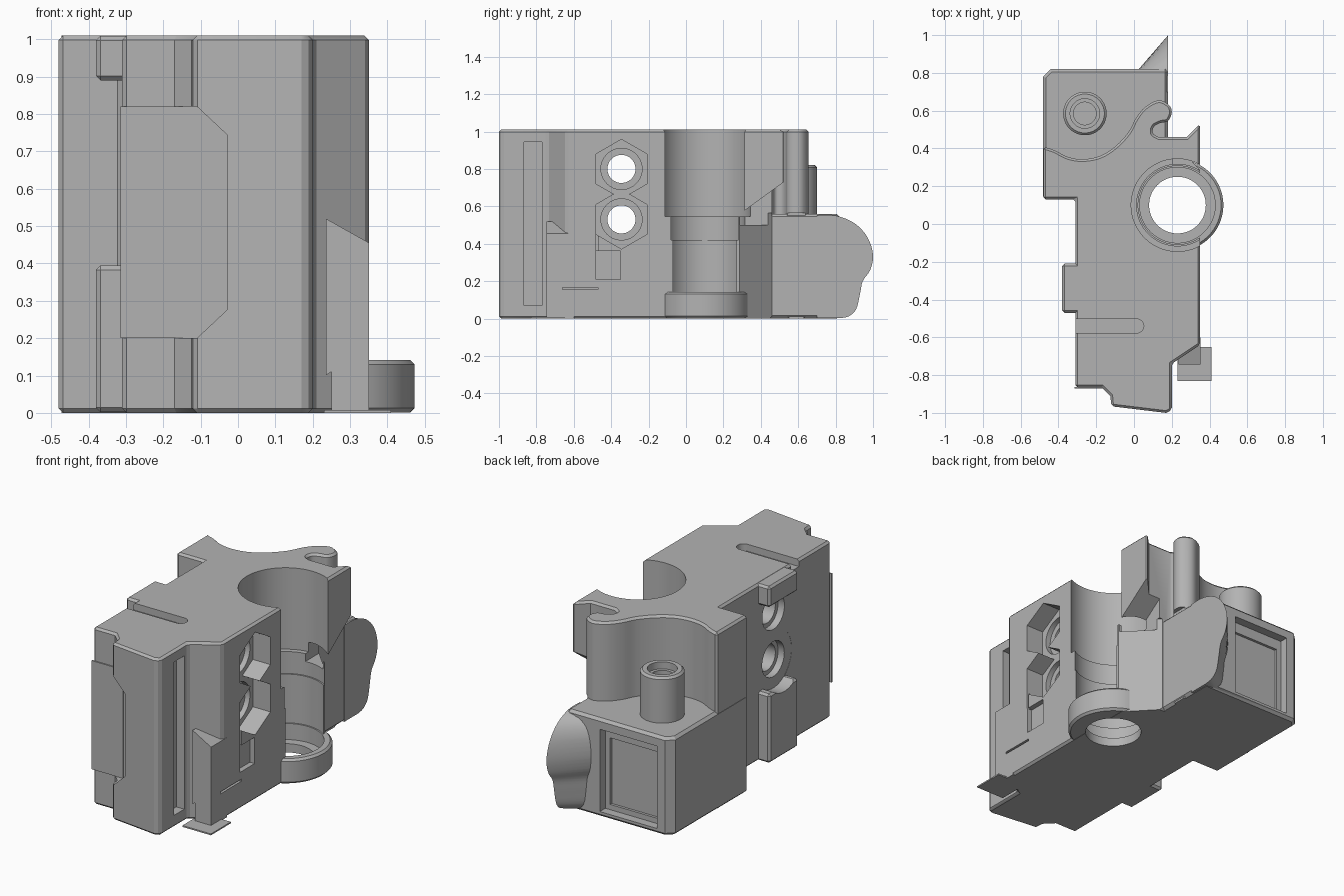
import bpy, bmesh, math
from mathutils import Vector

cube = bpy.data.objects.get("Cube")
if cube:
    bpy.data.objects.remove(cube)

grey = bpy.data.materials.new("plain_grey")
grey.use_nodes = True
grey.diffuse_color = (0.45, 0.45, 0.45, 1)
grey.node_tree.nodes["Principled BSDF"].inputs["Base Color"].default_value = (0.45, 0.45, 0.45, 1)
TOP = 1.01


def prism(name, pts, lo, hi, axis="z", bevel=0):
    """Extrude a 2D outline: xy along z, yz along x, or xz along y."""
    place = {"z": lambda a, b, c: (a, b, c), "x": lambda a, b, c: (c, a, b),
             "y": lambda a, b, c: (a, c, b)}[axis]
    bm = bmesh.new()
    base = bm.faces.new([bm.verts.new(place(a, b, lo)) for a, b in pts])
    out = bmesh.ops.extrude_face_region(bm, geom=[base])
    step = Vector(place(0, 0, hi - lo))
    bmesh.ops.translate(bm, vec=step, verts=[v for v in out["geom"] if isinstance(v, bmesh.types.BMVert)])
    bmesh.ops.recalc_face_normals(bm, faces=bm.faces)
    me = bpy.data.meshes.new(name)
    bm.to_mesh(me)
    bm.free()
    me.materials.append(grey)
    ob = bpy.data.objects.new(name, me)
    bpy.context.collection.objects.link(ob)
    if bevel:
        m = ob.modifiers.new("edge", "BEVEL")
        m.width, m.segments, m.limit_method = bevel, 1, "ANGLE"
        m.angle_limit = math.radians(50)
        m.use_clamp_overlap = False
    return ob


def circle(cx, cy, r, n=64, turn=0.0):
    return [(cx + r * math.cos(turn + math.tau * i / n), cy + r * math.sin(turn + math.tau * i / n))
            for i in range(n)]


def rect(x0, x1, y0, y1):
    return [(x0, y0), (x1, y0), (x1, y1), (x0, y1)]


def smooth(pts, n=4):
    """Catmull-Rom curve through the points."""
    p = [Vector(q) for q in [pts[0]] + pts + [pts[-1]]]
    res = []
    for i in range(1, len(p) - 2):
        a, b, c, d = p[i - 1:i + 3]
        for k in range(n):
            t = k / n
            q = 0.5 * (2 * b + (c - a) * t + (2 * a - 5 * b + 4 * c - d) * t * t
                       + (3 * b - a - 3 * c + d) * t ** 3)
            res.append((q.x, q.y))
    return res + [pts[-1]]


helpers = []


def boolean(ob, other, op):
    m = ob.modifiers.new(other.name, "BOOLEAN")
    m.object, m.operation, m.solver = other, op, "EXACT"
    other.hide_render = True
    helpers.append(other)


def cut(*args, **kw):
    boolean(body, prism("cutter", *args, **kw), "DIFFERENCE")


def add(ob):
    boolean(body, ob, "UNION")


# Main body outline with the curved back edge and the hook
back_curve = smooth([(-0.48, 0.41), (-0.42, 0.39), (-0.35, 0.355), (-0.27, 0.343), (-0.18, 0.36),
                     (-0.1, 0.41), (-0.03, 0.485), (0.01, 0.56), (0.06, 0.62), (0.13, 0.655),
                     (0.185, 0.63), (0.2, 0.59), (0.18, 0.545), (0.14, 0.535), (0.105, 0.515),
                     (0.1, 0.48), (0.13, 0.46)])
body = prism("main_body", [(-0.31, 0.13), (-0.48, 0.13)] + back_curve +
             [(0.28, 0.46), (0.35, 0.53), (0.35, -0.64), (0.2, -0.74), (0.2, -0.985), (0.17, -1.0),
              (-0.12, -0.965), (-0.125, -0.91), (-0.17, -0.865), (-0.31, -0.865)],
             0, TOP, bevel=0.012)

# Clear the space under the hook and the fin
cut([(0.37, 0.265), (0.175, 0.47), (0.175, 0.75), (0.6, 0.75), (0.6, 0.265)], -0.1, 0.565)
cut([(0.29, 0.56), (0.53, 0.735), (0.53, 0.5), (0.29, 0.5)], 0.205, 0.6, axis="x")

# Low rear block, with a panel recess in the back
add(prism("rear_block", [(-0.481, 0.132), (-0.481, 0.78), (-0.44, 0.82), (0.18, 0.82), (0.18, 0.46),
                         (0.1, 0.2)], 0, 0.56, bevel=0.015))
cut(rect(-0.39, -0.03, 0.03, 0.5), 0.77, 0.9, axis="y")
cut(rect(-0.36, -0.06, 0.06, 0.44), 0.755, 0.9, axis="y")

# Rounded rear fan that tapers into the block
profile = smooth([(0.7, 0.552), (0.8, 0.55), (0.9, 0.51), (0.97, 0.435), (1.0, 0.34), (0.985, 0.26),
                  (0.945, 0.2), (0.93, 0.13), (0.91, 0.05), (0.87, 0.012), (0.82, 0.002)])
fan = prism("rear_fan", profile + [(0.7, 0.002)], 0.02, 0.181, axis="x")
for v in fan.data.vertices:
    if v.co.x < 0.1:
        v.co.y = min(v.co.y, 0.7 + (v.co.y - 0.7) * 0.38)
add(fan)

# Hollow post on the rear block
post = (-0.26, 0.585)
add(prism("post", circle(*post, 0.115), 0.4, 0.82, bevel=0.012))
cut(circle(*post, 0.078), 0.78, 0.9)
cut(circle(*post, 0.06), 0.5, 0.9)

# Stepped vertical bore, with the ring at its foot
bore = (0.23, 0.1)
add(prism("foot_ring", circle(*bore, 0.243, 96), 0.001, 0.142, bevel=0.012))
for r, lo, hi in [(0.245, 0.545, 1.2), (0.216, 0.42, 0.6), (0.208, 0.142, 0.5),
                  (0.2, 0.05, 0.2), (0.15, -0.1, 0.2)]:
    cut(circle(*bore, r, 96), lo, hi)

# Side lugs, cut round the screw heads
for name, lo, hi in [("upper_lug", 0.89, TOP - 0.001), ("lower_lug", 0.002, 0.395)]:
    add(prism(name, rect(-0.38, -0.25, -0.47, -0.21), lo, hi, bevel=0.012))
cut(circle(-0.345, 0.53, 0.165), -0.6, -0.309, axis="x")

# Screw holes with hexagonal nut pockets
for z in (0.8, 0.53):
    cut(circle(-0.345, z, 0.075), -0.6, 0.6, axis="x")
    cut(circle(-0.345, z, 0.1), -0.6, -0.27, axis="x")
    cut(circle(-0.345, z, 0.158, 6, math.pi / 6), 0.24, 0.6, axis="x")
    cut(circle(-0.345, z, 0.11), 0.21, 0.5, axis="x")

# Round-ended slot in the top
slot_end = [(0.015 + 0.037 * math.sin(a), -0.54 - 0.037 * math.cos(a))
            for a in [math.pi * i / 12 for i in range(13)]]
cut([(-0.6, -0.577)] + slot_end + [(-0.6, -0.503)], 0.97, 1.2)

# Front notch with slanted corners, and the upright slot beside it
cut([(-0.2, 0.2), (-0.11, 0.2), (-0.03, 0.275), (-0.03, 0.745), (-0.11, 0.82), (-0.2, 0.82)],
    -1.2, -0.868, axis="y")
cut(rect(-0.865, -0.77, 0.07, 0.945), 0.15, 0.5, axis="x")

# Corner bracket with a sloped top
add(prism("corner_bracket", [(0.25, 0.0), (0.351, 0.0), (0.351, 0.455), (0.235, 0.52), (0.235, 0.1),
                             (0.25, 0.11)], -0.745, -0.6, axis="y"))
cut(rect(-0.48, -0.35, 0.21, 0.36), 0.32, 0.5, axis="x")
cut(rect(-0.66, -0.47, 0.155, 0.167), 0.335, 0.5, axis="x")
cut(rect(-0.482, -0.47, 0.36, 0.46), 0.335, 0.5, axis="x")

# Bake the body, drop the helpers
graph = bpy.context.evaluated_depsgraph_get()
baked = bpy.data.meshes.new_from_object(body.evaluated_get(graph))
body.modifiers.clear()
body.data = baked
body.data.materials.clear()
body.data.materials.append(grey)
for poly in body.data.polygons:
    poly.material_index = 0
for ob in helpers:
    bpy.data.objects.remove(ob)

# Thin foot tab and flush front plate
prism("foot_tab", rect(0.23, 0.41, -0.83, -0.65), 0, 0.008)
prism("front_plate", rect(-0.315, -0.115, 0.2, 0.82), -0.872, -0.863, axis="y")

bpy.ops.object.select_all(action="DESELECT")
body.select_set(True)
bpy.context.view_layer.objects.active = body
bpy.ops.object.shade_smooth_by_angle(angle=math.radians(28))
